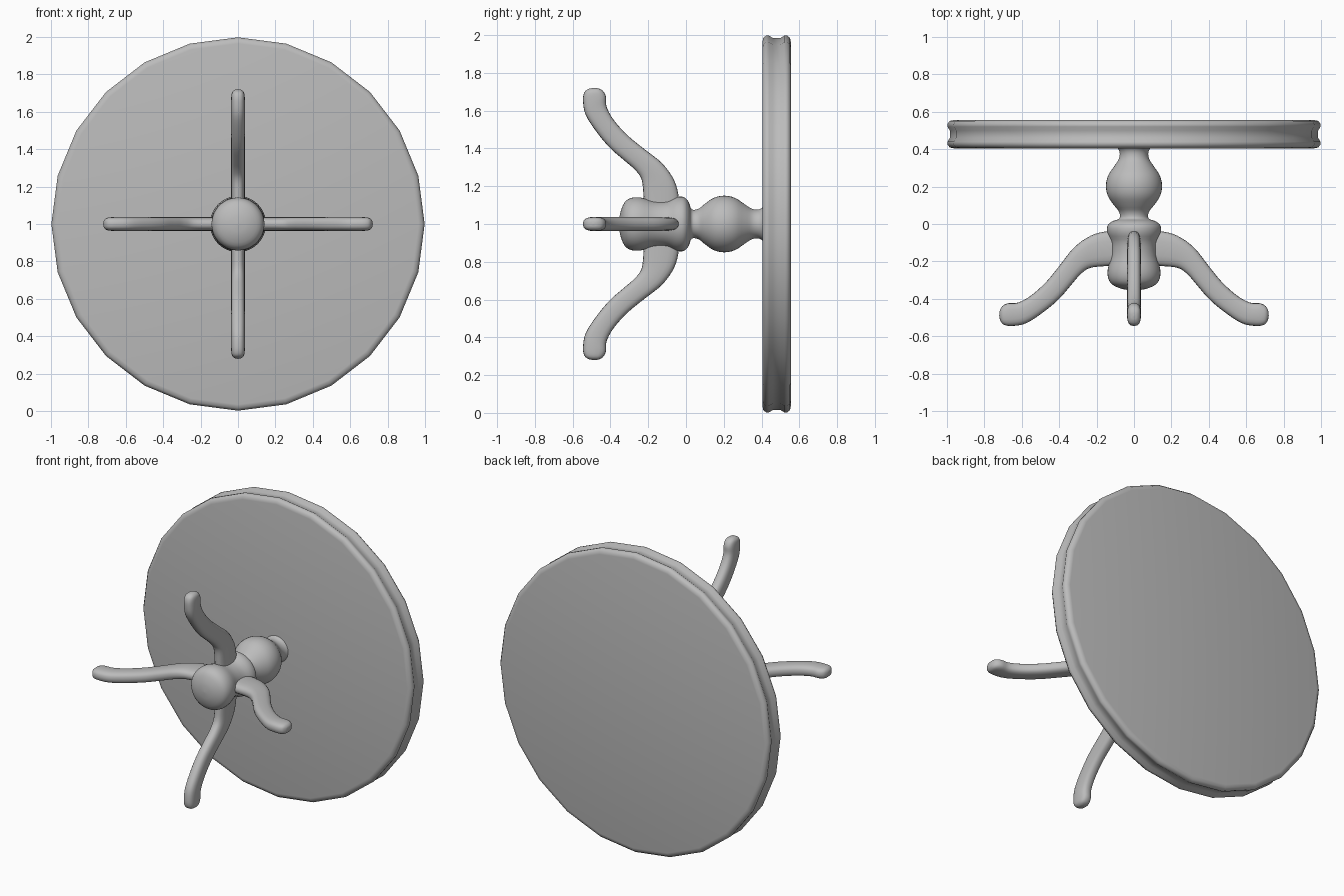
import bpy, bmesh, math
from mathutils import Vector

if "Cube" in bpy.data.objects:
    bpy.data.objects.remove(bpy.data.objects["Cube"])

grey = bpy.data.materials.new("grey")
grey.diffuse_color = (0.5, 0.5, 0.5, 1)
grey.use_nodes = True
grey.node_tree.nodes["Principled BSDF"].inputs["Base Color"].default_value = grey.diffuse_color
CENTRE = Vector((0, 0, 1))


def smooth_path(points, steps):
    """Catmull-Rom interpolation through tuples of any length."""
    pts = [Vector(p) for p in points]
    pts = [pts[0] * 2 - pts[1]] + pts + [pts[-1] * 2 - pts[-2]]
    out = []
    for a, b, c, d in zip(pts, pts[1:], pts[2:], pts[3:]):
        for i in range(steps):
            t = i / steps
            out.append(0.5 * (2 * b + (c - a) * t + (2 * a - 5 * b + 4 * c - d) * t * t
                              + (3 * b - a - 3 * c + d) * t ** 3))
    return out + [pts[-2]]


def loft(name, rings, angle):
    """Skin a list of vertex rings and cap both ends."""
    bm = bmesh.new()
    loops = [[bm.verts.new(p) for p in ring] for ring in rings]
    n = len(loops[0])
    for a, b in zip(loops, loops[1:]):
        for i in range(n):
            j = (i + 1) % n
            bm.faces.new((a[i], a[j], b[j], b[i]))
    bm.faces.new(loops[0])
    bm.faces.new(loops[-1])
    bmesh.ops.recalc_face_normals(bm, faces=bm.faces)
    mesh = bpy.data.meshes.new(name)
    bm.to_mesh(mesh)
    bm.free()
    mesh.materials.append(grey)
    obj = bpy.data.objects.new(name, mesh)
    bpy.context.collection.objects.link(obj)
    bpy.ops.object.select_all(action='DESELECT')
    obj.select_set(True)
    bpy.context.view_layer.objects.active = obj
    bpy.ops.object.shade_smooth_by_angle(angle=math.radians(angle))
    return obj


def turned(name, profile, sides, angle):
    """Revolve (y, radius) pairs around the horizontal pedestal axis."""
    rings = []
    for y, r in profile:
        turn = [2 * math.pi * i / sides for i in range(sides)]
        rings.append([CENTRE + Vector((r * math.cos(a), y, r * math.sin(a))) for a in turn])
    return loft(name, rings, angle)


# Round top with softened rims and a shallow groove round its edge
turned("table_top", [(0.405, 0.965), (0.409, 0.985), (0.425, 0.998), (0.44, 0.997),
                     (0.46, 0.985), (0.50, 0.985), (0.52, 0.997), (0.535, 0.998),
                     (0.551, 0.985), (0.555, 0.965)], 24, 50)

# Turned pedestal: rounded foot, waisted hub, neck, ball and flared collar
pedestal = [(-0.355, 0.004), (-0.348, 0.06), (-0.325, 0.115), (-0.29, 0.138), (-0.24, 0.14),
            (-0.17, 0.122), (-0.10, 0.122), (-0.05, 0.142), (-0.01, 0.142), (0.015, 0.115),
            (0.03, 0.078), (0.065, 0.08), (0.10, 0.107), (0.15, 0.14), (0.205, 0.15),
            (0.26, 0.138), (0.31, 0.105), (0.35, 0.08), (0.385, 0.077), (0.41, 0.09)]
turned("pedestal", smooth_path(pedestal, 3), 40, 60)

# Curved legs: (outer radius, y) of the upper edge then the lower edge, and half width
sections = [(0.06, -0.035, 0.06, -0.22, 0.037),
            (0.14, -0.038, 0.15, -0.225, 0.037),
            (0.23, -0.062, 0.235, -0.235, 0.037),
            (0.32, -0.125, 0.285, -0.268, 0.037),
            (0.40, -0.225, 0.335, -0.325, 0.037),
            (0.47, -0.31, 0.40, -0.40, 0.037),
            (0.55, -0.382, 0.48, -0.468, 0.037),
            (0.62, -0.42, 0.575, -0.53, 0.037),
            (0.675, -0.424, 0.65, -0.545, 0.037),
            (0.705, -0.44, 0.695, -0.539, 0.033),
            (0.718, -0.465, 0.714, -0.518, 0.02),
            (0.7205, -0.488, 0.72, -0.495, 0.004)]
section_path = smooth_path(sections, 4)


def power(v, e):
    return math.copysign(abs(v) ** e, v)


def make_leg(name, direction, side):
    rings = []
    for s in section_path:
        top, low = Vector((s[0], s[1])), Vector((s[2], s[3]))
        mid, half = (top + low) / 2, (top - low) / 2
        ring = []
        for i in range(20):
            a = 2 * math.pi * i / 20
            p = mid + half * power(math.sin(a), 0.75)
            w = s[4] * power(math.cos(a), 0.75)
            ring.append(CENTRE + direction * p.x + Vector((0, p.y, 0)) + side * w)
        rings.append(ring)
    return loft(name, rings, 60)


X, Z = Vector((1, 0, 0)), Vector((0, 0, 1))
for name, direction, side in (("right_leg", X, Z), ("left_leg", -X, Z),
                              ("upper_leg", Z, X), ("lower_leg", -Z, X)):
    make_leg(name, direction, side)
